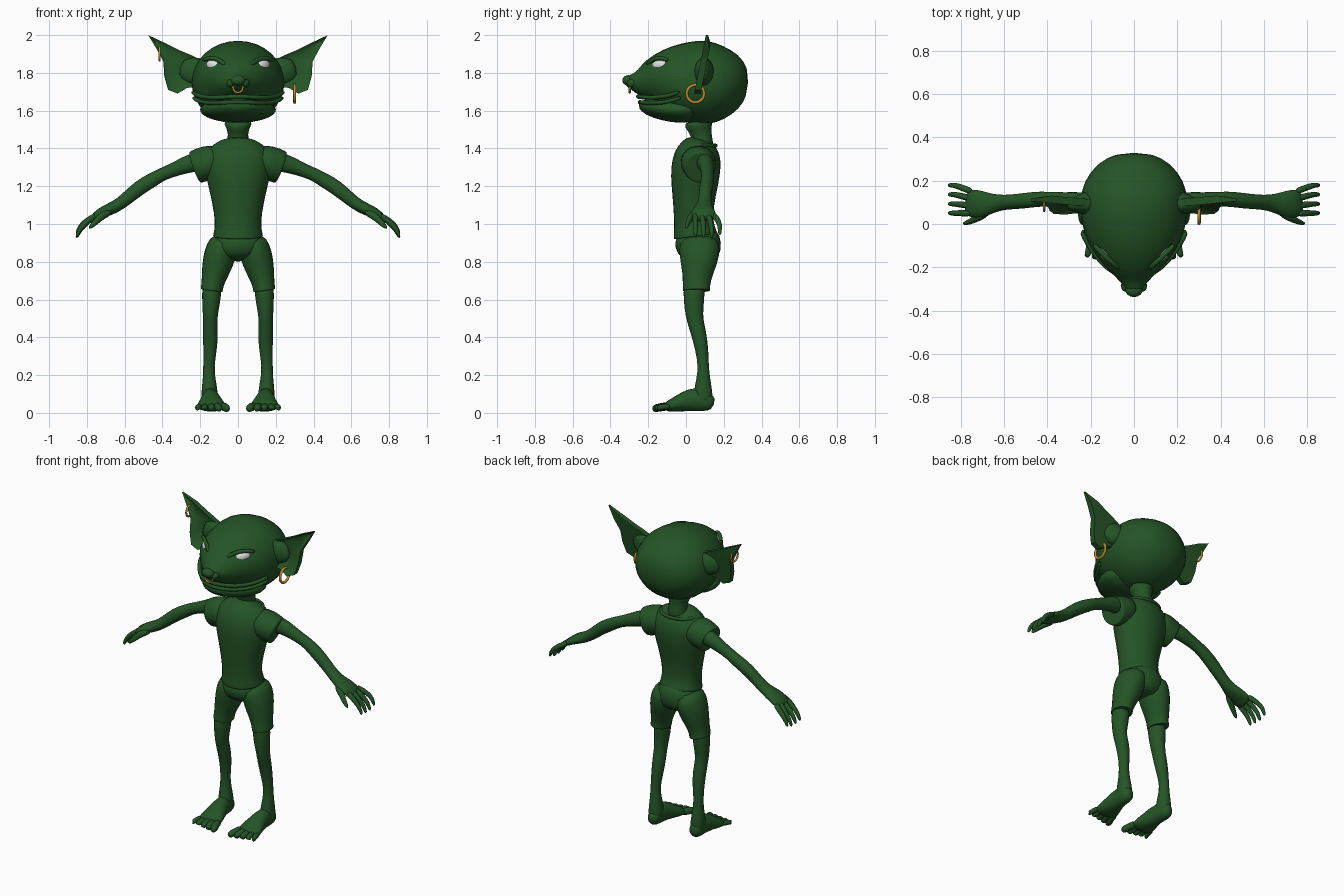
import bpy, bmesh, math
from mathutils import Vector, Matrix

if "Cube" in bpy.data.objects:
    bpy.data.objects.remove(bpy.data.objects["Cube"])

X, Y, Z = Vector((1, 0, 0)), Vector((0, 1, 0)), Vector((0, 0, 1))


def material(name, colour, roughness=0.7):
    mat = bpy.data.materials.new(name)
    mat.use_nodes = True
    mat.diffuse_color = (*colour, 1)
    shader = mat.node_tree.nodes["Principled BSDF"]
    shader.inputs["Base Color"].default_value = (*colour, 1)
    shader.inputs["Roughness"].default_value = roughness
    return mat


GREEN = material("dark green", (0.018, 0.09, 0.02))
WHITE = material("eye white", (0.75, 0.75, 0.75))
GOLD = material("gold", (0.55, 0.28, 0.03))


def finish(name, bm, mat, side=1, smooth=1):
    """Turn a bmesh into a smooth shaded object, flipped across x when side is -1."""
    for v in bm.verts:
        v.co.x *= side
    bmesh.ops.recalc_face_normals(bm, faces=bm.faces)
    mesh = bpy.data.meshes.new(name)
    bm.to_mesh(mesh)
    bm.free()
    mesh.materials.append(mat)
    mesh.polygons.foreach_set("use_smooth", [True] * len(mesh.polygons))
    obj = bpy.data.objects.new(name, mesh)
    bpy.context.collection.objects.link(obj)
    if smooth:
        obj.modifiers.new("Smooth", "SUBSURF").levels = smooth
        obj.modifiers["Smooth"].render_levels = smooth
    return obj


def loft(name, rings, ref=Y, side=1, sides=12, cuff=False, mat=GREEN):
    """Skin elliptical rings (x, y, z, radius across, radius along ref)."""
    bm = bmesh.new()
    centres = [Vector(r[:3]) for r in rings]
    loops = []
    for i, (x, y, z, across, along) in enumerate(rings):
        ahead, behind = centres[min(i + 1, len(rings) - 1)], centres[max(i - 1, 0)]
        tangent = (ahead - behind).normalized()
        v = (ref - tangent * ref.dot(tangent)).normalized()
        u = tangent.cross(v)
        loops.append([centres[i] + u * across * math.cos(a) + v * along * math.sin(a)
                      for a in (math.tau * k / sides for k in range(sides))])
    if cuff:  # folded edge of cloth
        for scale in (0.97, 0.7):
            loops.append([centres[-1].lerp(p, scale) for p in loops[len(rings) - 1]])
    loops = [[bm.verts.new(p) for p in loop] for loop in loops]
    for a, b in zip(loops, loops[1:]):
        for k in range(sides):
            n = (k + 1) % sides
            bm.faces.new((a[k], a[n], b[n], b[k]))
    bm.faces.new(loops[0])
    bm.faces.new(loops[-1])
    return finish(name, bm, mat, side)


def tube(name, points, radius, side=1, ref=Z):
    return loft(name, [(*p, radius, radius) for p in points], ref, side, 6)


def ball(name, centre, size, turn=(0, 0), side=1, mat=GREEN):
    """Ellipsoid tilted about y, then turned about z."""
    bm = bmesh.new()
    place = (Matrix.Translation(centre) @ Matrix.Rotation(turn[1], 4, "Z")
             @ Matrix.Rotation(turn[0], 4, "Y") @ Matrix.Diagonal((*size, 1)))
    bmesh.ops.create_uvsphere(bm, u_segments=16, v_segments=10, radius=1, matrix=place)
    return finish(name, bm, mat, side, 0)


def hoop(name, centre, radius, thickness, axis):
    bpy.ops.mesh.primitive_torus_add(
        major_radius=radius, minor_radius=thickness, major_segments=24, minor_segments=8,
        location=centre, rotation=axis.to_track_quat("Z", "Y").to_euler())
    obj = bpy.context.object
    obj.name = name
    obj.data.materials.append(GOLD)
    bpy.ops.object.shade_smooth()


# Head: skull, jaw, nose
loft("head", [(0, y, z, w, h) for y, z, w, h in (
    (-.32, 1.755, .03, .025), (-.29, 1.755, .045, .04), (-.25, 1.745, .08, .07),
    (-.2, 1.76, .135, .11), (-.12, 1.768, .2, .165), (-.05, 1.757, .235, .205),
    (.03, 1.75, .25, .225), (.12, 1.748, .255, .23), (.2, 1.75, .235, .2),
    (.28, 1.753, .175, .15), (.33, 1.75, .08, .07))], Z, sides=16)
loft("jaw", [(0, y, z, w, h) for y, z, w, h in (
    (-.25, 1.635, .05, .018), (-.21, 1.62, .11, .045), (-.12, 1.61, .185, .065),
    (-.03, 1.605, .215, .075), (.07, 1.6, .19, .06))], Z, sides=16)
ball("nose_tip", (0, -.305, 1.76), (.04, .032, .028))

# Mouth: two lips wrapped round the muzzle
lip = [(.245, -.03, 1.69), (.215, -.09, 1.667), (.16, -.17, 1.657), (.085, -.235, 1.66)]
lip += [(0, -.262, 1.665)] + [(-x, y, z) for x, y, z in reversed(lip)]
tube("upper_lip", [(x, y, z + .011) for x, y, z in lip], .014)
tube("lower_lip", [(x * .98, y + .008, z - .018) for x, y, z in lip], .013)

# Neck and torso
loft("neck", [(0, .09, 1.38, .075, .07), (0, .085, 1.45, .055, .055),
              (0, .075, 1.5, .055, .06), (0, .06, 1.56, .1, .1)])
loft("shirt", [(0, y, z, w, d) for z, y, w, d in (
    (1.45, .085, .07, .06), (1.42, .075, .14, .1), (1.36, .06, .185, .13),
    (1.28, .05, .18, .135), (1.2, .045, .16, .125), (1.1, .04, .137, .11),
    (1.02, .04, .125, .105), (.97, .045, .127, .112), (.935, .05, .137, .12))],
    sides=16, cuff=True)
collar = [(.125 * math.sin(a), .055 - .105 * math.cos(a),
           1.415 - .05 * max(0, math.cos(a)) ** 2)
          for a in (math.tau * k / 16 for k in range(17))]
tube("collar", collar, .012)

# Shorts
loft("shorts_seat", [(0, .05, .97, .115, .1), (0, .06, .92, .135, .125),
                     (0, .07, .86, .15, .125), (0, .06, .8, .1, .09)], sides=16)

ear_outline = ((.2, 1.87), (.25, 1.895), (.31, 1.92), (.38, 1.955), (.475, 2), (.43, 1.925),
               (.395, 1.86), (.39, 1.78), (.37, 1.71), (.32, 1.69), (.27, 1.72), (.2, 1.73))

for side, word in ((1, "left_"), (-1, "right_")):
    # Face details
    ball(word + "eye", (.124, -.143, 1.836), (.056, .026, .033), (-.25, .75), side, WHITE)
    tube(word + "brow", [(.06, -.21, 1.835), (.1, -.18, 1.872),
                         (.15, -.135, 1.882), (.19, -.09, 1.865)], .014, side)
    tube(word + "lower_eyelid", [(.07, -.2, 1.815), (.12, -.175, 1.8),
                                 (.17, -.12, 1.81)], .011, side)
    ball(word + "nostril", (.038, -.285, 1.745), (.022, .028, .022), side=side)

    # Ear: cupped leaf with a raised rim
    bm = bmesh.new()
    face = bm.faces.new([bm.verts.new((x, .045 + (z - 1.7) * .2, z)) for x, z in ear_outline])
    back = bmesh.ops.extrude_face_region(bm, geom=[face], use_keep_orig=True)["geom"]
    for v in (g for g in back if isinstance(g, bmesh.types.BMVert)):
        v.co.y += .035 if v.co.x < .45 else .012
    bmesh.ops.recalc_face_normals(bm, faces=bm.faces)
    bmesh.ops.inset_region(bm, faces=[face], thickness=.018, depth=-.018)
    bmesh.ops.triangulate(bm, faces=[f for f in bm.faces if len(f.verts) > 4])
    ear = finish(word + "ear", bm, GREEN, side, 0)
    bpy.context.view_layer.objects.active = ear
    ear.select_set(True)
    bpy.ops.object.shade_smooth_by_angle(angle=math.radians(50))
    ear.select_set(False)
    loft(word + "ear_root", [(.19, .1, 1.8, .09, .07), (.25, .09, 1.81, .075, .045),
                             (.31, .085, 1.83, .05, .022)], Y, side)

    # Sleeve and arm
    loft(word + "sleeve", [(.08, .065, 1.345, .08, .1), (.16, .065, 1.325, .098, .1),
                           (.228, .075, 1.3, .092, .085)], Y, side, cuff=True)
    loft(word + "arm", [
        (.16, .09, 1.335, .055, .05), (.25, .105, 1.325, .052, .046),
        (.32, .11, 1.295, .04, .037), (.4, .115, 1.265, .034, .035),
        (.45, .115, 1.235, .04, .037), (.52, .105, 1.195, .042, .037),
        (.6, .1, 1.125, .035, .034), (.65, .095, 1.09, .034, .045),
        (.7, .09, 1.07, .033, .066), (.75, .095, 1.045, .025, .068),
        (.775, .1, 1.02, .018, .06)], Y, side)

    # Fingers fan out from the palm
    for i in range(4):
        root, tip = .05 + i * .033, .05 + i * .043
        drop = (.005, 0, 0, .015)[i]
        loft(f"{word}finger_{i + 1}", [
            (.745, root, 1.05, .018, .016), (.785, (root + tip) / 2, 1.025, .018, .017),
            (.825, tip, .985 + drop, .016, .014), (.845, tip, .955 + drop, .013, .012),
            (.855, tip, .925 + drop, .008, .008)], Y, side, 8)
    loft(word + "thumb", [(.67, .06, 1.07, .025, .025), (.72, .03, 1.045, .022, .02),
                          (.755, .01, 1.01, .018, .014), (.79, .0, .975, .01, .009)],
         Y, side, 8)

    # Leg of the shorts, bare leg
    loft(word + "shorts_leg", [
        (.065, .07, .93, .07, .1), (.088, .073, .87, .088, .115),
        (.105, .068, .8, .087, .103), (.125, .06, .73, .072, .082),
        (.135, .055, .68, .06, .075), (.14, .055, .647, .062, .076)], Y, side, cuff=True)
    loft(word + "leg", [
        (.135, .045, .72, .055, .06), (.14, .042, .62, .053, .058),
        (.145, .042, .55, .045, .052), (.148, .047, .49, .038, .045),
        (.145, .068, .42, .042, .042), (.148, .085, .33, .037, .036),
        (.155, .092, .25, .03, .029), (.153, .092, .18, .034, .037),
        (.15, .09, .1, .048, .055), (.15, .09, .03, .045, .05)], Y, side)

    # Foot and toes
    loft(word + "foot", [
        (.15, .15, .045, .028, .032), (.15, .11, .06, .045, .055),
        (.148, .05, .075, .046, .068), (.143, -.01, .06, .06, .055),
        (.14, -.07, .04, .08, .037), (.14, -.115, .028, .08, .024)], Z, side)
    for i in range(5):
        root, tip = .078 + i * .032, .06 + i * .04
        reach = -.18 + i * .008
        size = .024 - i * .0018
        loft(f"{word}toe_{i + 1}", [
            (root, -.08, .035, size, size), (root, -.12, .033, size, size),
            (tip, -.155, .026, size, size), (tip, reach, .018, size * .7, size * .7)],
            Z, side, 8)

# Jewellery
hoop("left_earring", (.3, .05, 1.69), .046, .008, X)
hoop("right_earring", (-.415, .095, 1.9), .034, .006, X)
hoop("nose_ring", (0, -.298, 1.722), .026, .006, Y)
